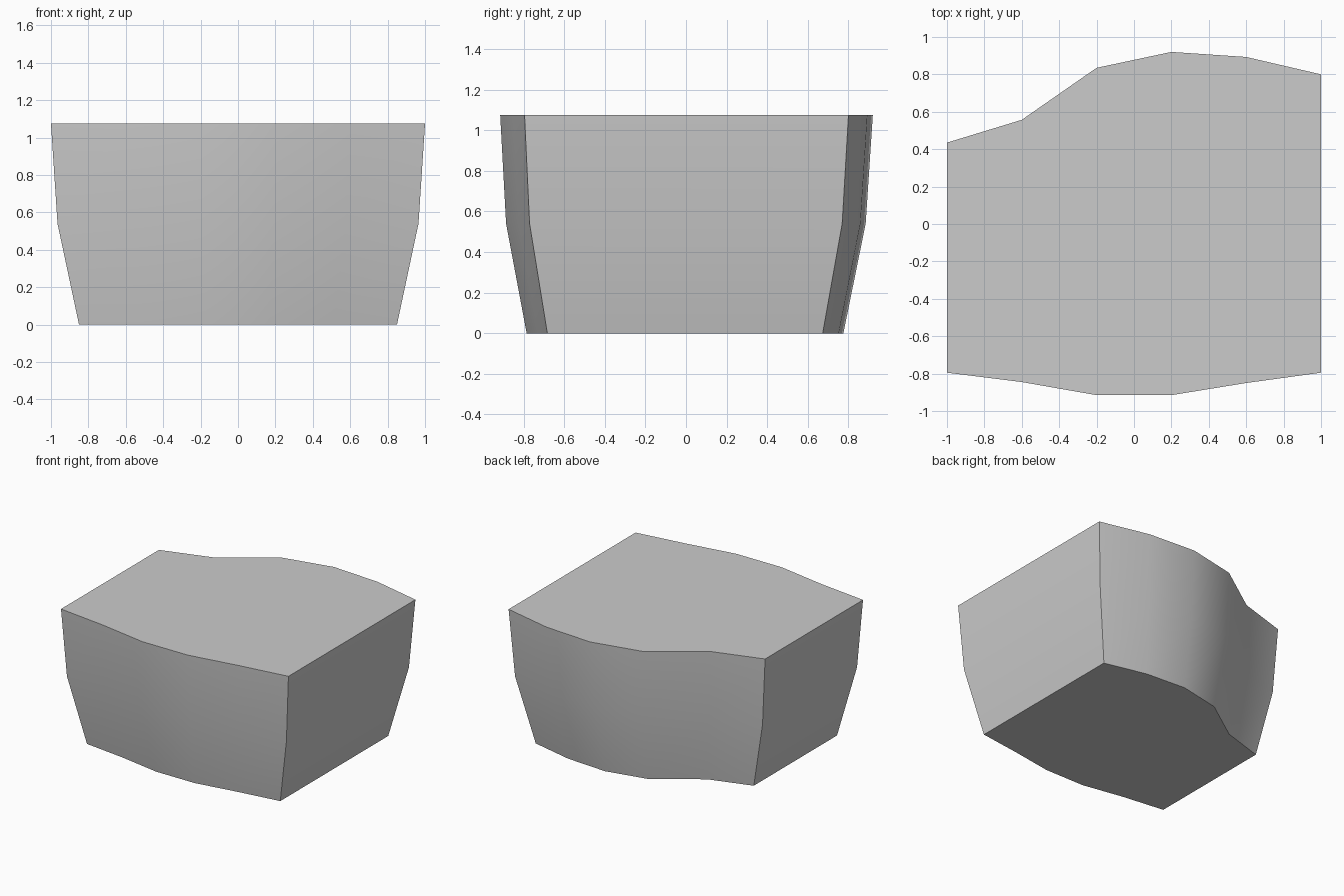
import bpy
import bmesh

cube = bpy.data.objects.get("Cube")
if cube:
    bpy.data.objects.remove(cube, do_unlink=True)

# Plain grey material
grey = bpy.data.materials.new("light grey")
grey.use_nodes = True
colour = (0.6, 0.6, 0.6, 1)
grey.diffuse_color = colour
grey.node_tree.nodes["Principled BSDF"].inputs["Base Color"].default_value = colour

# Plan outline, counter-clockwise from the front right corner
xs = [-1, -0.6, -0.2, 0.2, 0.6, 1]
front = [-0.795, -0.845, -0.915, -0.915, -0.85, -0.795]
back = [0.435, 0.557, 0.835, 0.92, 0.893, 0.8]
outline = list(zip(xs, front)) + list(zip(xs, back))[::-1]

# Levels of the tapering block: height, scale, shift in y
levels = [(0, 0.85, -0.007), (0.54, 0.965, -0.003), (1.075, 1, 0)]

bm = bmesh.new()
rings = [[bm.verts.new((x * s, y * s + dy, z)) for x, y in outline]
         for z, s, dy in levels]
count = len(outline)
for low, high in zip(rings, rings[1:]):
    for i in range(count):
        j = (i + 1) % count
        bm.faces.new((low[i], low[j], high[j], high[i]))

# Flat bottom and top
bm.faces.new(rings[0][::-1])
bm.faces.new(rings[-1])
bmesh.ops.recalc_face_normals(bm, faces=bm.faces)

mesh = bpy.data.meshes.new("tapered_block")
bm.to_mesh(mesh)
bm.free()
mesh.materials.append(grey)
block = bpy.data.objects.new("tapered_block", mesh)
bpy.context.collection.objects.link(block)

# Soft walls with crisp corners and rims
bpy.ops.object.select_all(action="DESELECT")
block.select_set(True)
bpy.context.view_layer.objects.active = block
bpy.ops.object.shade_smooth_by_angle()
